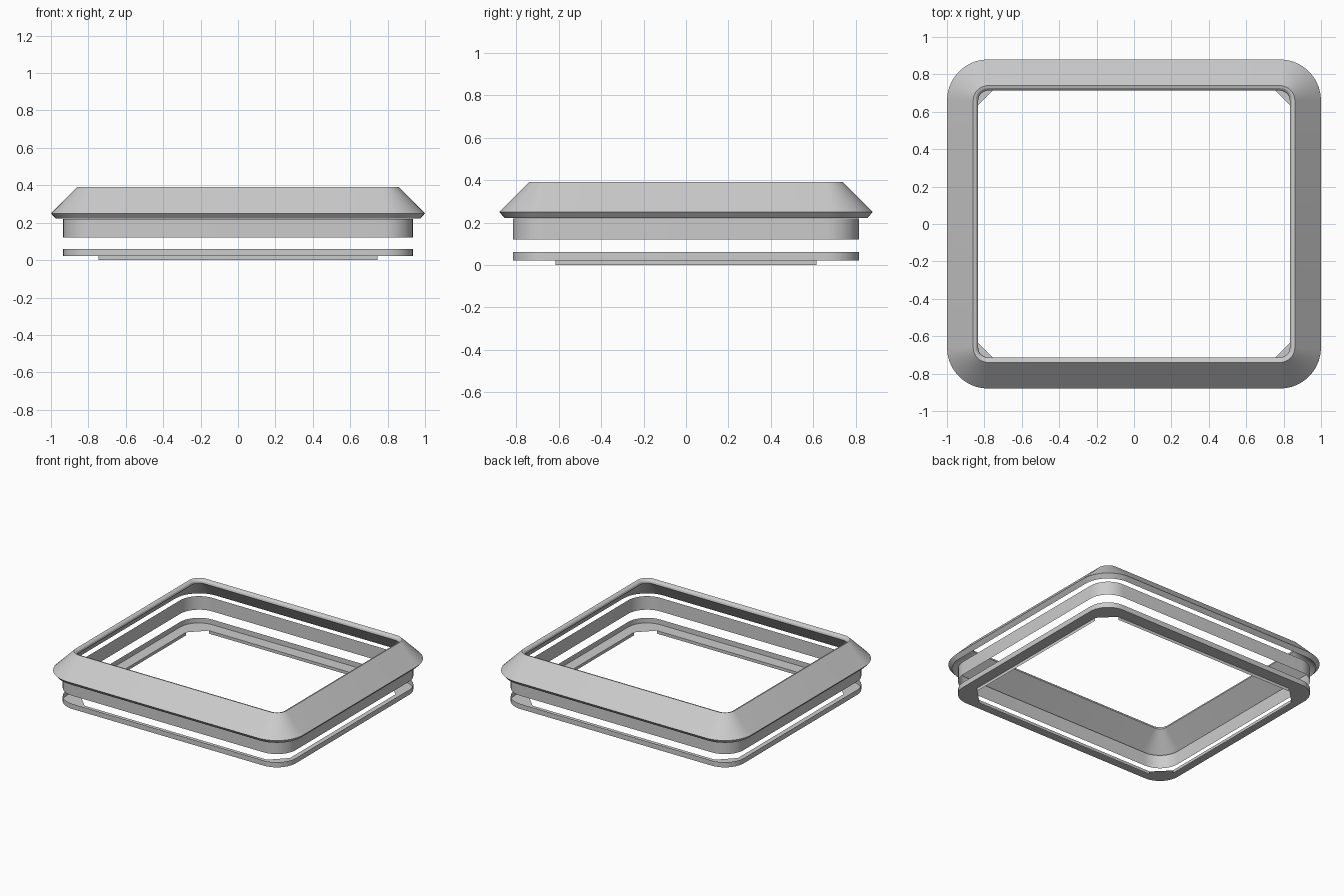
import bpy, bmesh, math

if "Cube" in bpy.data.objects:
    bpy.data.objects.remove(bpy.data.objects["Cube"])

CX, CY = 0.78, 0.66          # shared centres of the rounded corners
N = 10                       # segments per corner
CORNERS = [(1, 1, 0), (-1, 1, 90), (-1, -1, 180), (1, -1, 270)]


def rounded(x, z):
    """Rounded rectangle loop whose sides reach +-x, all loops concentric."""
    r = x - CX
    pts = []
    for sx, sy, a0 in CORNERS:
        for i in range(N + 1):
            a = math.radians(a0 + 90 * i / N)
            pts.append((sx * CX + r * math.cos(a), sy * CY + r * math.sin(a), z))
    return pts


def chamfered(x, y, c, z):
    """Rectangle loop with cut corners, same point count as rounded()."""
    pts = []
    for sx, sy, a0 in CORNERS:
        a, b = (sx * x, sy * (y - c)), (sx * (x - c), sy * y)
        if sx * sy < 0:
            a, b = b, a
        for i in range(N + 1):
            t = i / N
            pts.append((a[0] + (b[0] - a[0]) * t, a[1] + (b[1] - a[1]) * t, z))
    return pts


def finish(name, bm):
    me = bpy.data.meshes.new(name)
    bm.to_mesh(me)
    bm.free()
    ob = bpy.data.objects.new(name, me)
    bpy.context.collection.objects.link(ob)
    bpy.ops.object.select_all(action='DESELECT')
    ob.select_set(True)
    bpy.context.view_layer.objects.active = ob
    bpy.ops.object.shade_smooth_by_angle(angle=math.radians(25))
    return ob


def loft(name, loops, closed=False):
    bm = bmesh.new()
    rings = [[bm.verts.new(p) for p in lp] for lp in loops]
    pairs = list(zip(rings, rings[1:]))
    if closed:
        pairs.append((rings[-1], rings[0]))
    for lo, hi in pairs:
        for j in range(len(lo)):
            k = (j + 1) % len(lo)
            bm.faces.new((lo[j], lo[k], hi[k], hi[j]))
    return finish(name, bm)


# Sloped top bezel: a 45 degree shell open underneath
bezel = [(0.975, 0.222), (1.0, 0.25), (0.86, 0.39), (0.846, 0.386),
         (0.837, 0.378), (0.833, 0.365)]
loft("top_bezel", [rounded(x, z) for x, z in bezel], closed=True)

# Thin upright band below the bezel
loft("middle_band", [rounded(0.935, 0.12), rounded(0.935, 0.22)])

# Bottom tray: flat flange with corner gussets, and a low outer wall
loft("bottom_tray", [chamfered(0.855, 0.725, 0.11, 0.022),
                     rounded(0.935, 0.022), rounded(0.935, 0.06)])

# Thin lips hanging from the straight inner edges of the flange
for name, s in (("front_lip", -1), ("back_lip", 1)):
    bm = bmesh.new()
    bm.faces.new([bm.verts.new((x, s * 0.725, z)) for x, z in
                  ((-0.745, 0), (0.745, 0), (0.745, 0.022), (-0.745, 0.022))])
    finish(name, bm)
for name, s in (("left_lip", -1), ("right_lip", 1)):
    bm = bmesh.new()
    bm.faces.new([bm.verts.new((s * 0.855, y, z)) for y, z in
                  ((-0.615, 0), (0.615, 0), (0.615, 0.022), (-0.615, 0.022))])
    finish(name, bm)
